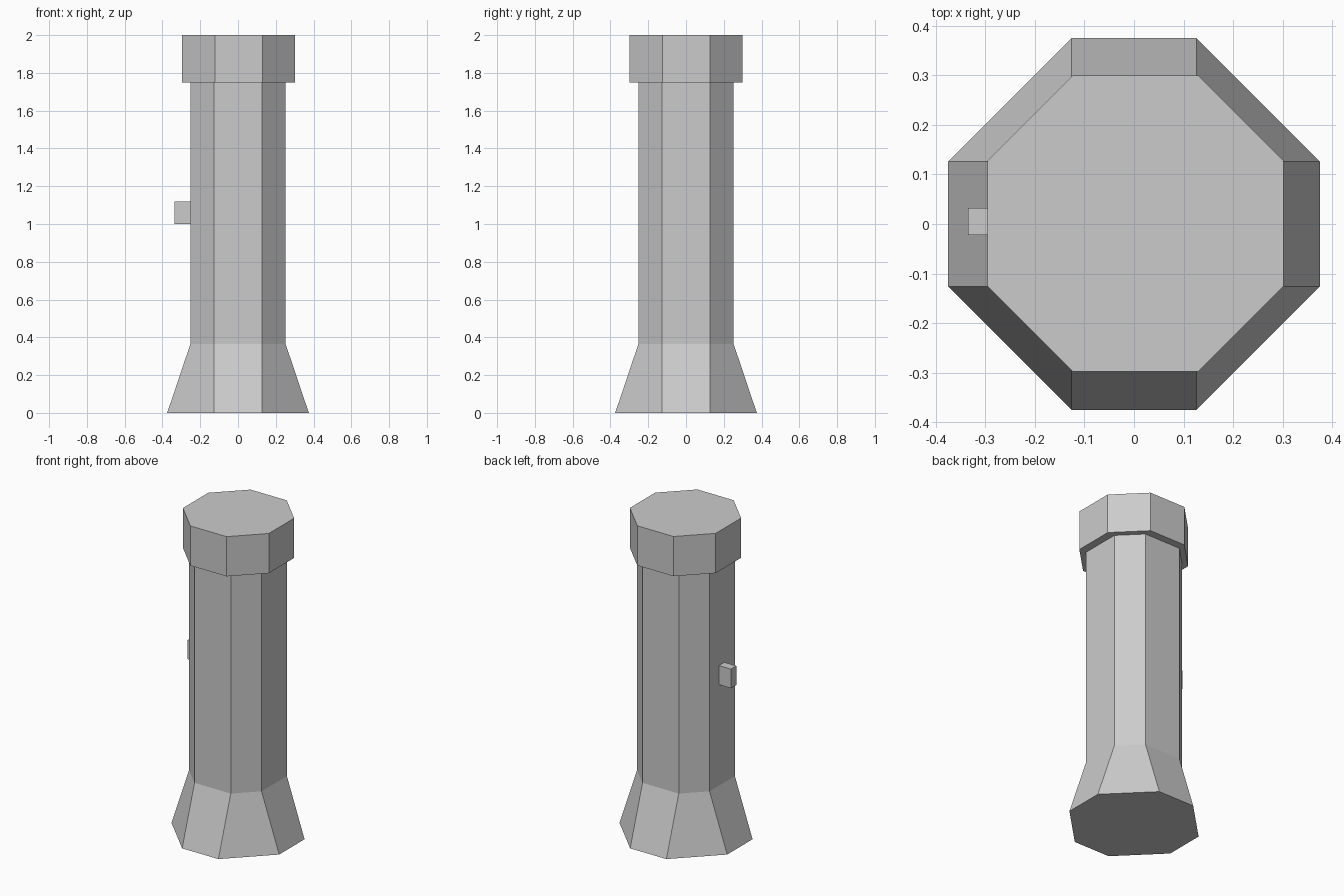
import bpy, bmesh

if "Cube" in bpy.data.objects:
    bpy.data.objects.remove(bpy.data.objects["Cube"])

CORNER = 0.126  # half length of each axis-aligned octagon side


def octagon(r, z, cx=0.0, cy=0.0):
    c = CORNER
    pts = [(r, -c), (r, c), (c, r), (-c, r), (-r, c), (-r, -c), (-c, -r), (c, -r)]
    return [(cx + x, cy + y, z) for x, y in pts]


def loft(name, rings):
    """Join stacked rings into one closed solid with flat faces."""
    bm = bmesh.new()
    loops = [[bm.verts.new(p) for p in ring] for ring in rings]
    for low, high in zip(loops, loops[1:]):
        n = len(low)
        for i in range(n):
            j = (i + 1) % n
            bm.faces.new((low[i], low[j], high[j], high[i]))
    bm.faces.new(loops[0][::-1])
    bm.faces.new(loops[-1])
    bmesh.ops.recalc_face_normals(bm, faces=bm.faces)
    mesh = bpy.data.meshes.new(name)
    bm.to_mesh(mesh)
    bm.free()
    obj = bpy.data.objects.new(name, mesh)
    bpy.context.collection.objects.link(obj)
    return obj


# Flared base and straight handle
loft("body", [octagon(0.375, 0), octagon(0.252, 0.365), octagon(0.252, 1.75)])

# Wider end cap
loft("end_cap", [octagon(0.299, z, 0.003, 0.001) for z in (1.75, 2.0)])

# Switch on the left side
x0, x1, y0, y1 = -0.335, -0.25, -0.022, 0.032
loft("switch", [[(x0, y0, z), (x1, y0, z), (x1, y1, z), (x0, y1, z)] for z in (1.0, 1.12)])
